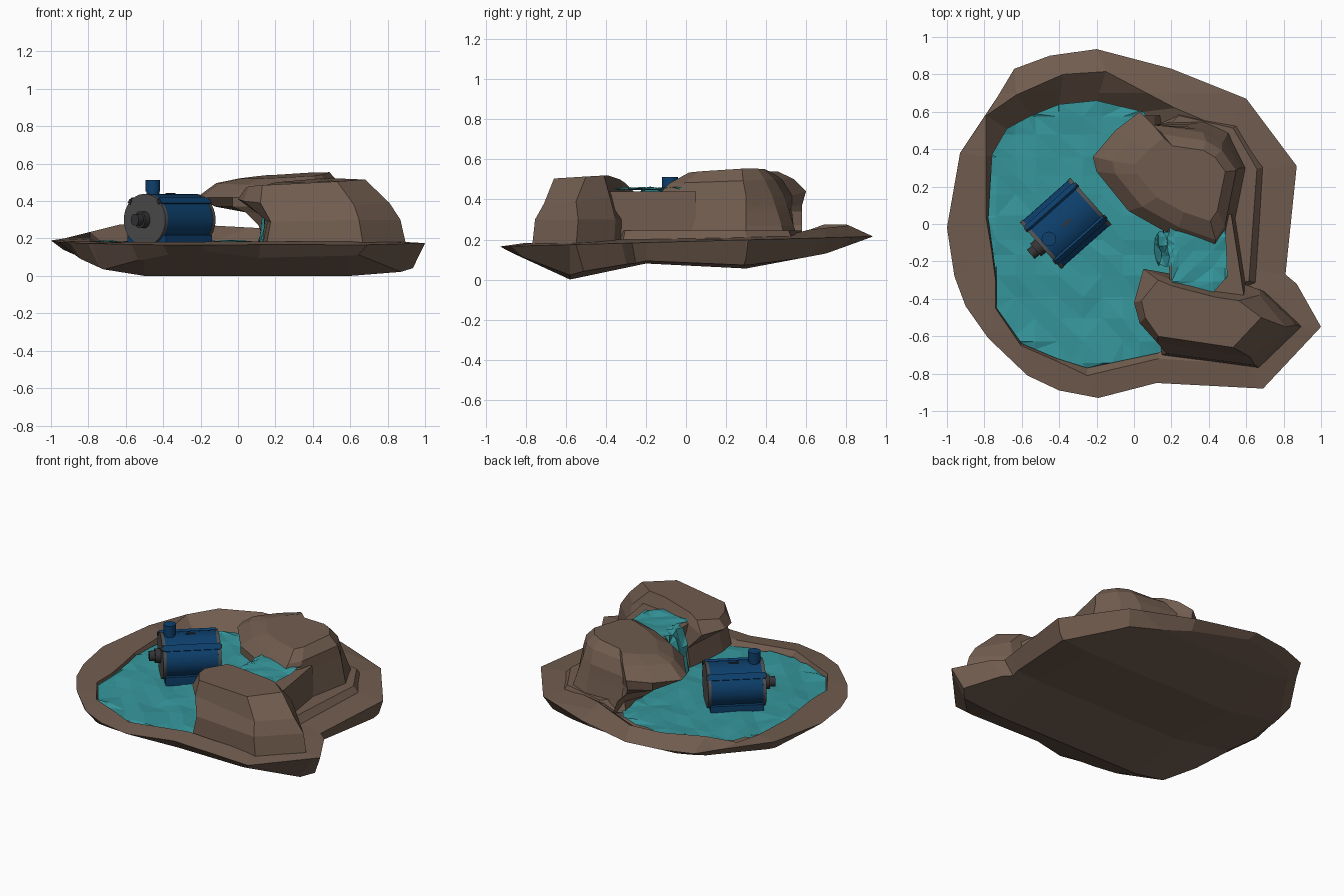
import bpy, bmesh, math, random
from mathutils import Matrix, Vector

if "Cube" in bpy.data.objects:
    bpy.data.objects.remove(bpy.data.objects["Cube"])

random.seed(4)


def mat(name, c):
    m = bpy.data.materials.new(name)
    m.diffuse_color = (*c, 1)
    m.use_nodes = True
    m.node_tree.nodes["Principled BSDF"].inputs["Base Color"].default_value = m.diffuse_color
    return m


ROCK = mat("brown rock", (0.165, 0.108, 0.078))
WATER = mat("teal water", (0.036, 0.31, 0.335))
BLUE = mat("blue paint", (0.004, 0.05, 0.15))
GREY = mat("grey metal", (0.08, 0.08, 0.08))
DARK = mat("dark metal", (0.035, 0.035, 0.038))


def finish(bm, name, m, recalc=True, smooth=False):
    if recalc:
        bmesh.ops.recalc_face_normals(bm, faces=bm.faces)
    me = bpy.data.meshes.new(name)
    bm.to_mesh(me)
    bm.free()
    ob = bpy.data.objects.new(name, me)
    bpy.context.collection.objects.link(ob)
    me.materials.append(m)
    if smooth:
        bpy.context.view_layer.objects.active = ob
        ob.select_set(True)
        bpy.ops.object.shade_smooth_by_angle(angle=math.radians(35))
        ob.select_set(False)
    return ob


def loft(rings):
    """Closed solid through rings with equal point counts."""
    bm = bmesh.new()
    vs = [[bm.verts.new(p) for p in r] for r in rings]
    n = len(vs[0])
    for a, b in zip(vs, vs[1:]):
        for i in range(n):
            j = (i + 1) % n
            bm.faces.new((a[i], a[j], b[j], b[i]))
    bm.faces.new(vs[0])
    bm.faces.new(vs[-1])
    return bm


def cut(bm, axis, values):
    for v in values:
        co, no = Vector(), Vector()
        co[axis], no[axis] = v, 1
        bmesh.ops.bisect_plane(bm, geom=bm.verts[:] + bm.edges[:] + bm.faces[:],
                               plane_co=co, plane_no=no)


def water_sheet(name, pts, level, step=0.11, rough=0.009):
    """Flat outline diced into facets and rippled."""
    bm = bmesh.new()
    bm.faces.new([bm.verts.new((x, y, 0)) for x, y in pts])
    for axis in (0, 1):
        cut(bm, axis, [-0.95 + step * i + random.uniform(-.02, .02) for i in range(int(1.9 / step))])
    bmesh.ops.triangulate(bm, faces=bm.faces)
    for v in bm.verts:
        v.co.z = level(v.co.y) + random.uniform(-rough, rough)
    bm.normal_update()
    if sum(f.normal.z for f in bm.faces) < 0:
        bmesh.ops.reverse_faces(bm, faces=bm.faces)
    return finish(bm, name, WATER, recalc=False)


def rim_z(y):
    return 0.19 + 0.027 * y


# island slab: outer rim, inner crest, shore line
outer = [(-1, -.02), (-.93, .38), (-.73, .68), (-.64, .83), (-.45, .9), (-.2, .935), (.2, .83),
         (.6, .67), (.87, .31), (.81, -.27), (.87, -.32), (1, -.55), (.69, -.88), (.12, -.85),
         (-.19, -.93), (-.4, -.89), (-.57, -.81), (-.78, -.61), (-.9, -.44), (-.96, -.28)]
crest = [(-.79, .03, .188), (-.79, .36, .2), (-.79, .58, .235), (-.63, .69, .275), (-.38, .8, .275),
         (-.15, .815, .27), (.22, .62, .25), (.5, .5, .22), (.7, .3, .21), (.65, -.25, .2),
         (.65, -.4, .2), (.75, -.55, .19), (.6, -.75, .185), (.13, -.72, .185), (-.25, -.81, .182),
         (-.41, -.735, .182), (-.605, -.65, .18), (-.74, -.45, .182), (-.74, -.3, .183), (-.76, -.15, .185)]
shore = [(-.78, .03), (-.76, .37), (-.68, .51), (-.55, .58), (-.4, .64), (-.2, .66), (.05, .6),
         (.2, .4), (.3, .2), (.3, -.1), (.3, -.3), (.3, -.4), (.3, -.6), (.13, -.69),
         (-.25, -.77), (-.41, -.72), (-.6, -.64), (-.735, -.45), (-.735, -.3), (-.755, -.15)]
profile = [(-.95, .17), (-.58, 0), (-.2, .08), (.3, .055), (.7, .13), (.95, .22)]


def keel(x, y):
    for (y0, z0), (y1, z1) in zip(profile, profile[1:]):
        if y0 <= y <= y1:
            return z0 + (z1 - z0) * (y - y0) / (y1 - y0) + max(0, -x - .5) * .16 + max(0, x - .6) * .08


bm = loft([[(x * .935, y * .93, 0) for x, y in outer],
           [(x, y, rim_z(y)) for x, y in outer], crest,
           [(x, y, .14) for x, y in shore]])
cut(bm, 1, [p[0] for p in profile[1:-1]])
bottom = [f for f in bm.faces if all(v.co.z < 1e-4 for v in f.verts)]
for x in (-.5, .6):
    edges = {e for f in bottom for e in f.edges}
    verts = {v for f in bottom for v in f.verts}
    bmesh.ops.bisect_plane(bm, geom=list(verts) + list(edges) + bottom,
                           plane_co=(x, 0, 0), plane_no=(1, 0, 0))
    bottom = [f for f in bm.faces if all(v.co.z < 1e-4 for v in f.verts)]
for v in bm.verts:
    if v.co.z < 1e-4:
        v.co.z = keel(v.co.x, v.co.y)
finish(bm, "island_base", ROCK)

# pond
water_sheet("pond_water", shore, lambda y: 0.174 + 0.02 * y)

# big overhanging boulder, upright on its outer side
dome = [(-.22, .36), (-.2, .28), (-.03, .07), (.2, -.06), (.43, -.14), (.49, -.05), (.56, .3),
        (.47, .43), (.37, .49), (.1, .53), (.03, .6), (-.1, .5)]
rings = []
for lim, z in ((.15, .15), (.11, .27), (.04, .34), (-.12, .37)):
    grow = (.42 - z) * .2
    rings.append([(max(x, lim) + (grow if x > .4 else 0),
                   y + (grow * 1.6 if y > .4 and x > .2 else 0) - (.02 if y > .55 else 0), z)
                  for x, y in dome])
rings.append([(x, y, .44 if y > .55 else .42) for x, y in dome])
rings.append([(.24 + (x - .2) * .85, .21 + (y - .21) * .84, .485 + .03 * y) for x, y in dome])
rings.append([(.29 + (x - .24) * .62, .22 + (y - .2) * .6, .52 + .045 * x + .03 * y) for x, y in dome])
finish(loft(rings), "big_boulder", ROCK)

# low ledge behind the boulder
ter = [(.1, .5), (.23, .61), (.57, .54), (.72, .31), (.67, -.32), (.4, -.4), (.2, -.1)]
finish(loft([[(x, y, .17) for x, y in ter],
             [(.3 + (x - .3) * .85, y * .95, .245) for x, y in ter]]), "back_ledge", ROCK)

# front boulder
front_base = [(.14, -.42), (.13, -.58), (.15, -.7), (.67, -.77), (.9, -.55), (.7, -.36),
              (.5, -.29), (.3, -.28), (.15, -.26)]
front_mid = [(0, -.42, .41), (.03, -.53, .4), (.12, -.63, .39), (.62, -.71, .38), (.81, -.55, .39),
             (.67, -.38, .41), (.43, -.36, .44), (.2, -.3, .44), (.05, -.24, .42)]
front_top = [(.04, -.41, .47), (.06, -.5, .48), (.13, -.6, .485), (.53, -.66, .505), (.68, -.5, .515),
             (.56, -.41, .52), (.43, -.39, .52), (.2, -.33, .5), (.13, -.3, .48)]
finish(loft([[(x, y, .16) for x, y in front_base],
             [(.4 + (x - .4) * .9, -.48 + (y + .48) * .97, .29) if x < .4 else (x * .965, y * .98, .3)
              for x, y in front_base], front_mid, front_top]), "front_boulder", ROCK)

# upper basin with its pool
basin = [(.19, .05), (.2, -.3), (.43, -.42), (.6, -.4), (.58, -.27), (.53, .05)]
finish(loft([[(x + .015, y, .16) for x, y in basin], [(x - .01, y, .44) for x, y in basin]]),
       "basin_rock", ROCK)
water_sheet("upper_pool", [(.19, -.02), (.2, -.31), (.42, -.37), (.5, -.28), (.49, -.02)],
            lambda y: .455, .08)

# waterfall: rippled strip following a falling path
path = [(.22, .455), (.19, .445), (.165, .4), (.15, .34), (.14, .26), (.125, .17)]
bm = bmesh.new()
rows = [[bm.verts.new((x + random.uniform(-.02, .012), -.22 + .036 * k + random.uniform(-.012, .012),
                       z + random.uniform(-.01, .01))) for k in range(6)] for x, z in path]
for a, b in zip(rows, rows[1:]):
    for k in range(5):
        bm.faces.new((a[k], a[k + 1], b[k + 1], b[k]))
bmesh.ops.triangulate(bm, faces=bm.faces)
finish(bm, "waterfall", WATER)

# motor, built along local x then turned into place
POSE = Matrix.Translation((-.365, .003, .3)) @ Matrix.Rotation(math.radians(41.6), 4, 'Z')


def drum(name, m, x0, x1, ry, rz, seg=28):
    circle = [(ry * math.cos(t), rz * math.sin(t))
              for t in (2 * math.pi * i / seg for i in range(seg))]
    bm = loft([[(x, *c) for c in circle] for x in (x0, x1)])
    bm.transform(POSE)
    return finish(bm, name, m, smooth=True)


def block(name, m, c, s, roll=0):
    bm = bmesh.new()
    bmesh.ops.create_cube(bm, size=1)
    bm.transform(POSE @ Matrix.Rotation(roll, 4, 'X') @ Matrix.Translation(c) @ Matrix.Diagonal((*s, 1)))
    return finish(bm, name, m)


drum("motor_body", BLUE, -.165, .165, .164, .138)
for side, name in ((-1, "front"), (1, "rear")):
    x0, x1 = sorted((side * .16, side * .18))
    drum(name + "_end_cap", GREY, x0, x1, .167, .139)
drum("shaft_collar", DARK, -.215, -.17, .045, .045, 18)
drum("shaft", DARK, -.25, -.2, .032, .032, 18)
for i, deg in enumerate((40, 140)):
    a = math.radians(deg)
    block(f"housing_rib_{i + 1}", BLUE, (0, .152, 0), (.35, .02, .04), a)
    for side in (-1, 1):
        block(f"rib_bolt_{i + 1}_{'front' if side < 0 else 'rear'}", DARK,
              (side * .18, .15, 0), (.012, .018, .024), a)
block("motor_foot", BLUE, (0, 0, -.11), (.33, .31, .06))
block("top_slot", DARK, (.005, 0, .138), (.06, .014, .008))


# upright outlet on top of the motor
def post(name, r, z0, z1, at):
    circle = [(at[0] + r * math.cos(i * math.pi / 10), at[1] + r * math.sin(i * math.pi / 10))
              for i in range(20)]
    finish(loft([[(*c, z) for c in circle] for z in (z0, z1)]), name, BLUE, smooth=True)


post("outlet_pipe", .034, .4, .5, (-.455, -.08))
post("outlet_cap", .039, .45, .512, (-.455, -.08))
